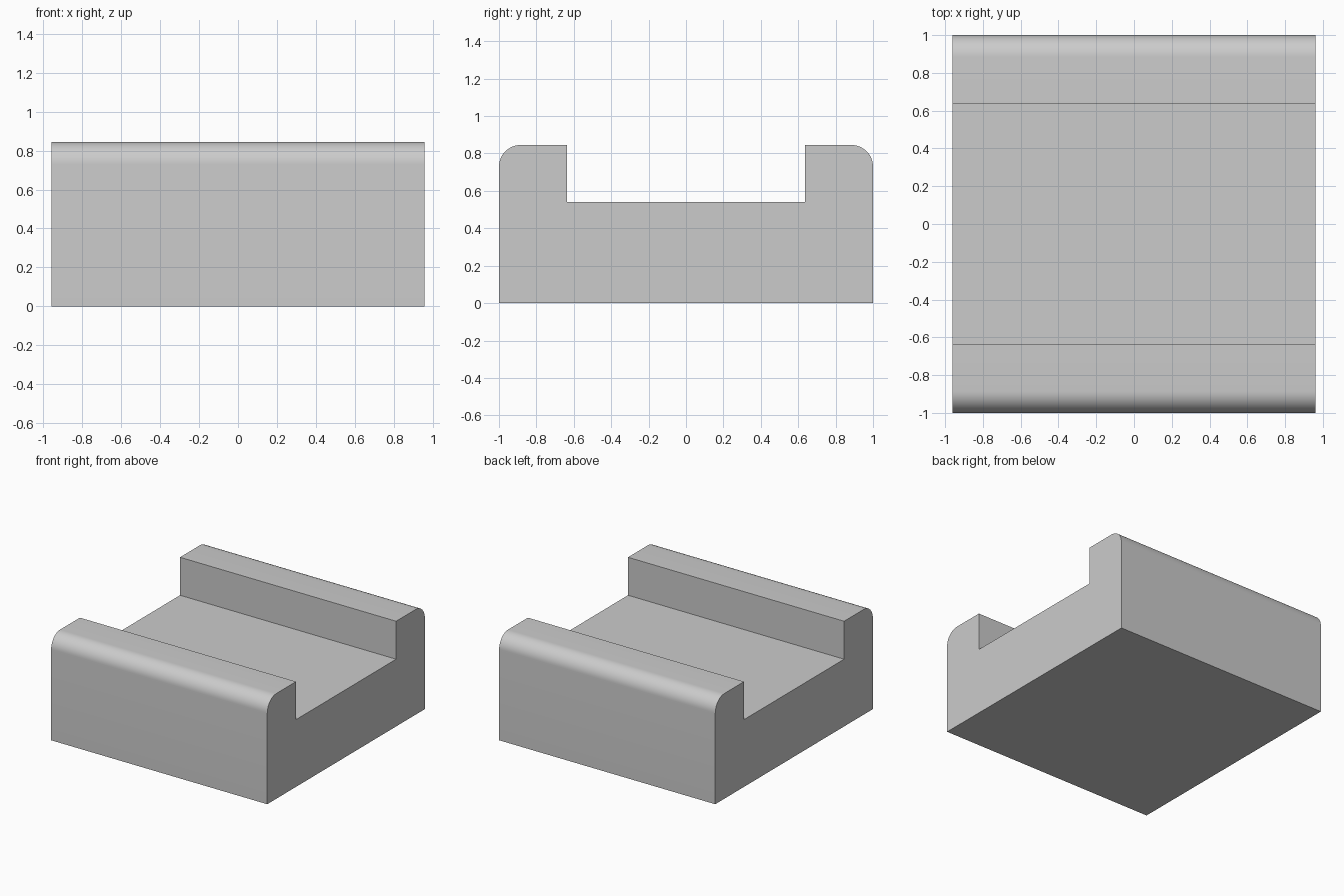
import bpy
import bmesh
import math

cube = bpy.data.objects.get("Cube")
if cube:
    bpy.data.objects.remove(cube, do_unlink=True)

HALF_WIDTH, HALF_DEPTH, HEIGHT = 0.96, 1.0, 0.845
CHANNEL_HALF, CHANNEL_FLOOR = 0.635, 0.54
RADIUS, STEPS = 0.115, 12

grey = bpy.data.materials.new("plain grey")
grey.use_nodes = True
colour = (0.6, 0.6, 0.6, 1)
grey.diffuse_color = colour
grey.node_tree.nodes["Principled BSDF"].inputs["Base Color"].default_value = colour

# Half of the channel profile: outer wall, rounded shoulder, inner wall
half = [(HALF_DEPTH, 0)]
for i in range(STEPS + 1):
    a = math.pi / 2 * i / STEPS
    half.append((HALF_DEPTH - RADIUS + RADIUS * math.cos(a),
                 HEIGHT - RADIUS + RADIUS * math.sin(a)))
half += [(CHANNEL_HALF, HEIGHT), (CHANNEL_HALF, CHANNEL_FLOOR)]
profile = half + [(-y, z) for y, z in reversed(half)]

# Extrude the profile across the width
bm = bmesh.new()
end = bm.faces.new([bm.verts.new((-HALF_WIDTH, y, z)) for y, z in profile])
result = bmesh.ops.extrude_face_region(bm, geom=[end], use_keep_orig=True)
moved = [v for v in result["geom"] if isinstance(v, bmesh.types.BMVert)]
bmesh.ops.translate(bm, verts=moved, vec=(2 * HALF_WIDTH, 0, 0))
bmesh.ops.recalc_face_normals(bm, faces=bm.faces)
mesh = bpy.data.meshes.new("channel_block")
bm.to_mesh(mesh)
bm.free()
mesh.materials.append(grey)

block = bpy.data.objects.new("channel_block", mesh)
bpy.context.collection.objects.link(block)
bpy.ops.object.select_all(action="DESELECT")
block.select_set(True)
bpy.context.view_layer.objects.active = block
bpy.ops.object.shade_smooth_by_angle(angle=math.radians(30))
